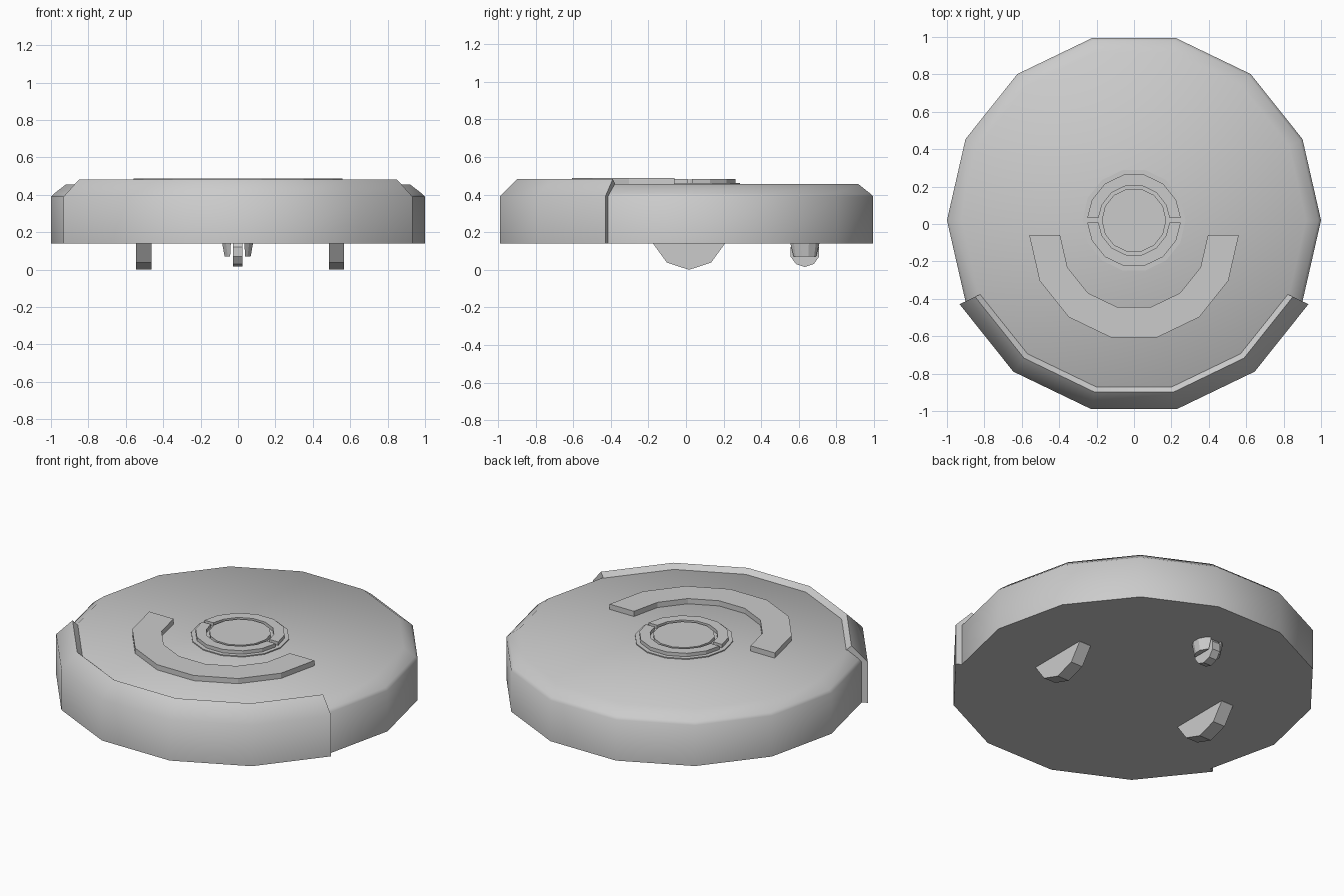
import bpy, bmesh
from math import sin, cos, pi, radians

if "Cube" in bpy.data.objects:
    bpy.data.objects.remove(bpy.data.objects["Cube"])

N = 14              # sides of every round part
CY = 0.02           # centre of the round body in y


def loft(name, loops, smooth=None):
    """Bridge closed loops of equal length and cap both ends."""
    bm = bmesh.new()
    rows = [[bm.verts.new(p) for p in loop] for loop in loops]
    n = len(rows[0])
    for a, b in zip(rows, rows[1:]):
        for i in range(n):
            j = (i + 1) % n
            bm.faces.new((a[i], a[j], b[j], b[i]))
    bm.faces.new(rows[0][::-1])
    bm.faces.new(rows[-1])
    bmesh.ops.recalc_face_normals(bm, faces=bm.faces)
    mesh = bpy.data.meshes.new(name)
    bm.to_mesh(mesh)
    bm.free()
    ob = bpy.data.objects.new(name, mesh)
    bpy.context.collection.objects.link(ob)
    if smooth:
        bpy.ops.object.select_all(action='DESELECT')
        ob.select_set(True)
        bpy.context.view_layer.objects.active = ob
        bpy.ops.object.shade_smooth_by_angle(angle=radians(smooth))
    return ob


def disc(name, profile, cy=CY, smooth=None):
    """Stack of N-gons from (radius, z) pairs."""
    return loft(name, [[(r * cos(2 * pi * k / N), cy + r * sin(2 * pi * k / N), z)
                        for k in range(N)] for r, z in profile], smooth)


def sweep(name, profile, k0, k1, cy, gap=0, smooth=None):
    """Sweep a (radius, z) section around z from step k0 to k1; gap trims the ends."""
    def point(r, z, k):
        y = r * sin(2 * pi * k / N)
        if gap > 0:
            y = max(y, gap)
        elif gap < 0:
            y = min(y, gap)
        return (r * cos(2 * pi * k / N), cy + y, z)
    return loft(name, [[point(r, z, k) for r, z in profile]
                       for k in range(k0, k1 + 1)], smooth)


def wheel(name, x0, x1, cy, cz, r, n=10):
    """Wheel lying along x with a vertex pointing down."""
    ring = [(cy + r * sin(2 * pi * k / n), cz - r * cos(2 * pi * k / n)) for k in range(n)]
    return loft(name, [[(x, y, z) for y, z in ring] for x in (x0, x1)])


# Main body with chamfered rim
disc("body", [(1.0, 0.14), (1.0, 0.39), (0.985, 0.405), (0.92, 0.455)], smooth=55)

# Wrap-around front bumper
sweep("bumper", [(0.995, 0.14), (1.035, 0.14), (1.035, 0.39), (0.943, 0.482),
                 (0.91, 0.452), (0.995, 0.388)], -6, -1, CY, smooth=55)

# Raised curved strip on top
sweep("top_strip", [(0.395, 0.45), (0.56, 0.45), (0.56, 0.487), (0.395, 0.487)], -7, 0, -0.06)

# Round control: base, two half rings, centre button
disc("control_base", [(0.275, 0.45), (0.275, 0.461)])
half = [(0.19, 0.455), (0.25, 0.455), (0.25, 0.482), (0.19, 0.482)]
sweep("control_half_back", half, 0, 7, CY, gap=0.0125)
sweep("control_half_front", half, -7, 0, CY, gap=-0.0125)
disc("centre_button", [(0.172, 0.455), (0.172, 0.48)])

# Drive wheels
wheel("left_wheel", -0.545, -0.463, 0.016, 0.2, 0.2)
wheel("right_wheel", 0.487, 0.567, 0.016, 0.2, 0.2)

# Caster: wheel between two tapered fork halves
wheel("caster_wheel", -0.028, 0.024, 0.632, 0.095, 0.08)
for side, label in ((-1, "left"), (1, "right")):
    loops = []
    for r, z, inner in ((0.086, 0.145, 0.036), (0.072, 0.07, 0.04)):
        chord = (r * r - inner * inner) ** 0.5
        arc = [(r * cos(a), r * sin(a)) for a in (-0.75, -0.25, 0.25, 0.75)]
        pts = [(inner, -chord)] + arc + [(inner, chord)]
        loops.append([(side * x - 0.002, 0.632 + y, z) for x, y in pts])
    loft("caster_fork_" + label, loops)
